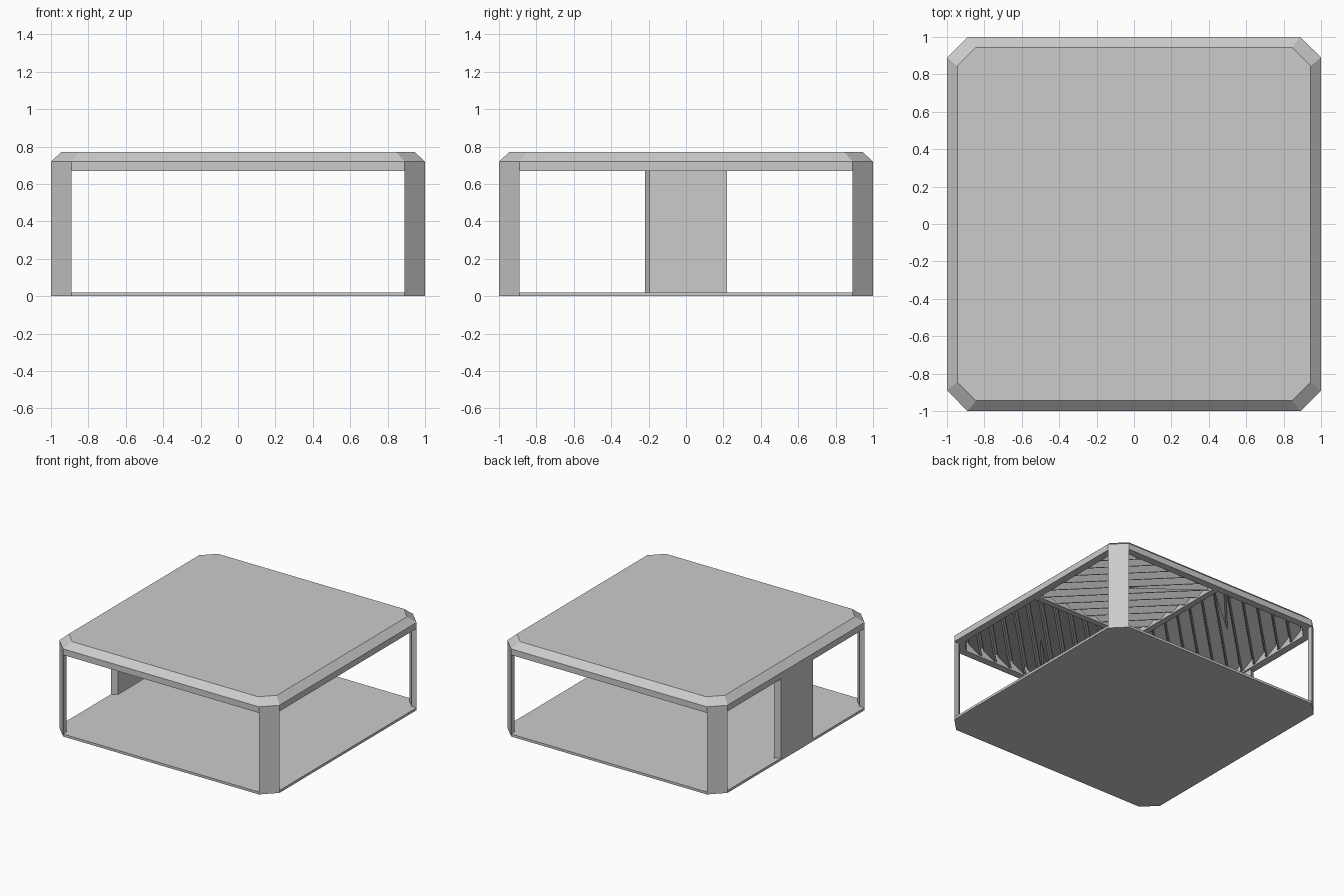
import bpy, bmesh

if "Cube" in bpy.data.objects:
    bpy.data.objects.remove(bpy.data.objects["Cube"])


def octagon(half, cut):
    """Square outline with four chamfered corners."""
    h, k = half, half - cut
    return [(h, -k), (h, k), (k, h), (-k, h), (-h, k), (-h, -k), (-k, -h), (k, -h)]


def loft(name, loops):
    """Closed solid skinned through a list of equal-length 3D loops."""
    bm = bmesh.new()
    rings = [[bm.verts.new(p) for p in loop] for loop in loops]
    for a, b in zip(rings, rings[1:]):
        n = len(a)
        for i in range(n):
            j = (i + 1) % n
            bm.faces.new((a[i], a[j], b[j], b[i]))
    bm.faces.new(rings[0])
    bm.faces.new(rings[-1])
    bmesh.ops.recalc_face_normals(bm, faces=bm.faces)
    mesh = bpy.data.meshes.new(name)
    bm.to_mesh(mesh)
    bm.free()
    obj = bpy.data.objects.new(name, mesh)
    bpy.context.collection.objects.link(obj)
    return obj


def at(outline, z):
    return [(x, y, z) for x, y in outline]


def prism(name, outline, z0, z1):
    return loft(name, [at(outline, z0), at(outline, z1)])


CUT, T = 0.11, 0.045
QUADS = {"front_left": (-1, -1), "front_right": (1, -1),
         "back_left": (-1, 1), "back_right": (1, 1)}

# Floor slab
prism("floor", octagon(1, CUT), 0, 0.02)

# Roof shell: hollow below, bevelled rim above
LOW, HIGH = 0.67, 0.77
opening = octagon(0.94, 0.10)
loft("roof", [at(opening, 0.75), at(opening, LOW), at(octagon(1, CUT), LOW),
              at(octagon(1, CUT), 0.72), at(octagon(0.945, 0.1), HIGH)])

# Corner posts
for corner, (sx, sy) in QUADS.items():
    k = 1 - CUT
    section = [(1, k), (k, 1), (k, 1 - T), (1 - T, k)]
    prism(corner + "_post", [(x * sx, y * sy) for x, y in section], 0.02, LOW)

# Side wall panel with slanted ends
prism("wall_panel", [(-1, -0.22), (-1 + T, -0.195), (-1 + T, 0.22), (-1, 0.195)], 0.02, LOW)

# Ceiling cross beams
B = 0.025
prism("cross_beam_x", [(-0.94, -B), (0.94, -B), (0.94, B), (-0.94, B)], LOW, 0.75)
prism("cross_beam_y", [(-B, -0.94), (B, -0.94), (B, 0.94), (-B, 0.94)], LOW, 0.75)


# Diagonal louvres in each ceiling bay, trimmed to the bay edges
def span(k, lo=B, hi=0.94):
    e = lo if k <= lo + hi else hi
    return (e, k - e), (k - e, e)


COUNT = 12
start, end = 2 * B + 0.01, 2 * 0.94 - 0.11
pitch = (end - start) / COUNT
for corner, (sx, sy) in QUADS.items():
    for i in range(COUNT):
        k = start + i * pitch
        profile = [(k, 0.685), (k + 0.02, 0.68),
                   (k + pitch * 0.9, 0.735), (k + pitch * 0.9 - 0.02, 0.74)]
        ends = [[], []]
        for kk, z in profile:
            for side, (x, y) in zip(ends, span(kk)):
                side.append((x * sx, y * sy, z))
        loft(f"{corner}_louvre_{i + 1}", ends)
